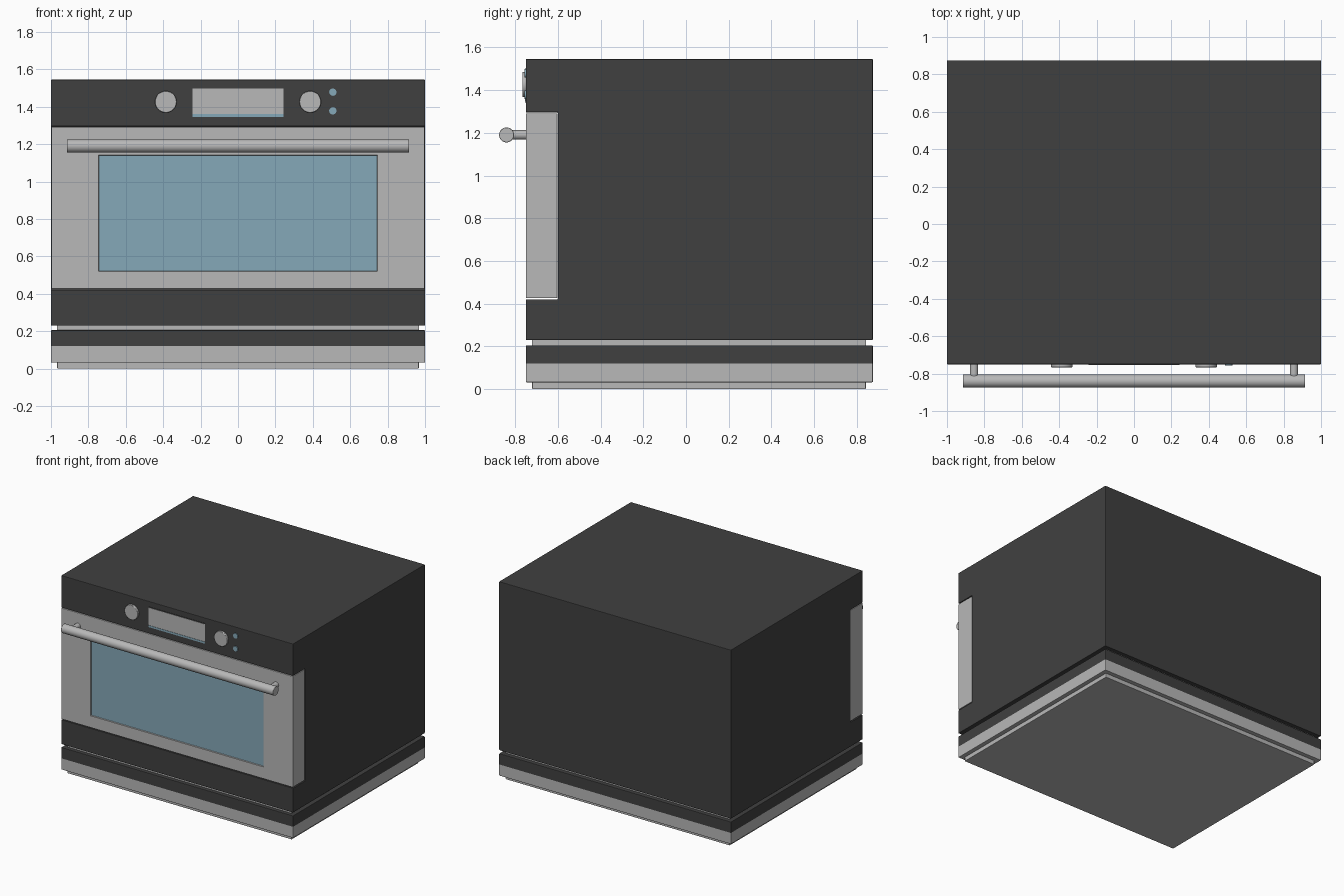
import bpy
import bmesh
from math import radians
from mathutils import Matrix, Vector

cube = bpy.data.objects.get("Cube")
if cube:
    bpy.data.objects.remove(cube, do_unlink=True)


def material(name, r, g, b):
    m = bpy.data.materials.new(name)
    m.use_nodes = True
    m.diffuse_color = (r, g, b, 1)
    m.node_tree.nodes["Principled BSDF"].inputs["Base Color"].default_value = (r, g, b, 1)
    return m


CHARCOAL = material("charcoal enamel", 0.051, 0.051, 0.051)
STEEL = material("brushed steel", 0.479, 0.479, 0.479)
GLASS = material("blue glass", 0.235, 0.392, 0.479)


def finish(bm, name, mats, bevel=0.0, smooth=False):
    bmesh.ops.recalc_face_normals(bm, faces=bm.faces)
    mesh = bpy.data.meshes.new(name)
    bm.to_mesh(mesh)
    bm.free()
    ob = bpy.data.objects.new(name, mesh)
    bpy.context.collection.objects.link(ob)
    for m in mats:
        mesh.materials.append(m)
    if bevel:
        mod = ob.modifiers.new("soft edges", "BEVEL")
        mod.width = bevel
        mod.segments = 2
        mod.limit_method = "ANGLE"
    if smooth:
        bpy.ops.object.select_all(action="DESELECT")
        ob.select_set(True)
        bpy.context.view_layer.objects.active = ob
        bpy.ops.object.shade_smooth_by_angle(angle=radians(40))
    return ob


def box_mesh(x, y, z):
    """Box from (low, high) ranges."""
    bm = bmesh.new()
    bmesh.ops.create_cube(bm, size=1)
    for v in bm.verts:
        v.co = [r[0] if c < 0 else r[1] for c, r in zip(v.co, (x, y, z))]
    return bm


def box(name, x, y, z, mat, bevel=0.0):
    return finish(box_mesh(x, y, z), name, [mat], bevel)


def cylinder(name, centre, radius, depth, axis, mat, sides=32, bevel=0.0):
    bm = bmesh.new()
    turn = Matrix.Rotation(radians(90), 4, axis)
    bmesh.ops.create_cone(bm, cap_ends=True, segments=sides, radius1=radius,
                          radius2=radius, depth=depth,
                          matrix=Matrix.Translation(centre) @ turn)
    return finish(bm, name, [mat], bevel, smooth=True)


FRONT, BACK = -0.75, 0.875
EDGE = 0.004

# Cabinet: side profile with a notch for the door, swept across the width
profile = [(FRONT, 0.23), (BACK, 0.23), (BACK, 1.545), (FRONT, 1.545),
           (FRONT, 1.295), (-0.6, 1.295), (-0.6, 0.42), (FRONT, 0.42)]
bm = bmesh.new()
side = bm.faces.new([bm.verts.new((-1, y, z)) for y, z in profile])
swept = bmesh.ops.extrude_face_region(bm, geom=[side])["geom"]
bmesh.ops.translate(bm, vec=(2, 0, 0),
                    verts=[g for g in swept if isinstance(g, bmesh.types.BMVert)])
finish(bm, "cabinet", [CHARCOAL], EDGE)

# Door: front face inset to the window opening, then sunk as glass
bm = box_mesh((-0.998, 0.998), (FRONT, -0.602), (0.426, 1.291))
bm.normal_update()
front = next(f for f in bm.faces if f.normal.y < -0.9)
bmesh.ops.inset_individual(bm, faces=[front], thickness=0.05)
for v in front.verts:
    v.co.x = 0.745 if v.co.x > 0 else -0.745
    v.co.z = 1.14 if v.co.z > 0.85 else 0.52
pane = bmesh.ops.extrude_discrete_faces(bm, faces=[front])["faces"][0]
bmesh.ops.translate(bm, vec=Vector((0, 0.01, 0)), verts=pane.verts)
pane.material_index = 1
finish(bm, "door", [STEEL, GLASS], 0.003)

# Handle bar and its two posts
cylinder("handle_bar", (0, -0.84, 1.19), 0.035, 1.83, "Y", STEEL, bevel=0.003)
for s, word in ((-1, "right"), (1, "left")):
    cylinder(word + "_handle_post", (s * 0.855, -0.79, 1.19), 0.022, 0.09, "X", STEEL, 24)
    # Control knobs
    cylinder(word + "_knob", (s * 0.386, FRONT - 0.007, 1.426), 0.058, 0.018, "X",
             STEEL, 40, 0.003)

# Display with a touch strip along the bottom
box("display_bezel", (-0.25, 0.25), (FRONT - 0.002, FRONT + 0.005), (1.34, 1.504), CHARCOAL)
box("display_screen", (-0.243, 0.243), (FRONT - 0.004, FRONT + 0.004), (1.362, 1.498), STEEL)
box("display_strip", (-0.243, 0.243), (FRONT - 0.004, FRONT + 0.004), (1.346, 1.36), GLASS)

# Indicator buttons
for z, word in ((1.478, "upper"), (1.378, "lower")):
    cylinder(word + "_button", (0.507, FRONT - 0.002, z), 0.02, 0.01, "X", GLASS, 12)

# Recessed seam between cabinet and base, and the plinth below
box("seam", (-0.967, 0.967), (-0.72, 0.842), (0.2, 0.235), STEEL)
box("plinth", (-0.967, 0.967), (-0.72, 0.842), (0, 0.04), STEEL, EDGE)

# Base: charcoal above, steel below
bm = box_mesh((-1, 1), (FRONT, BACK), (0.032, 0.205))
bmesh.ops.bisect_plane(bm, geom=bm.verts[:] + bm.edges[:] + bm.faces[:],
                       plane_co=(0, 0, 0.12), plane_no=(0, 0, 1))
for f in bm.faces:
    f.material_index = 0 if f.calc_center_median().z > 0.12 else 1
finish(bm, "base", [CHARCOAL, STEEL], EDGE)
